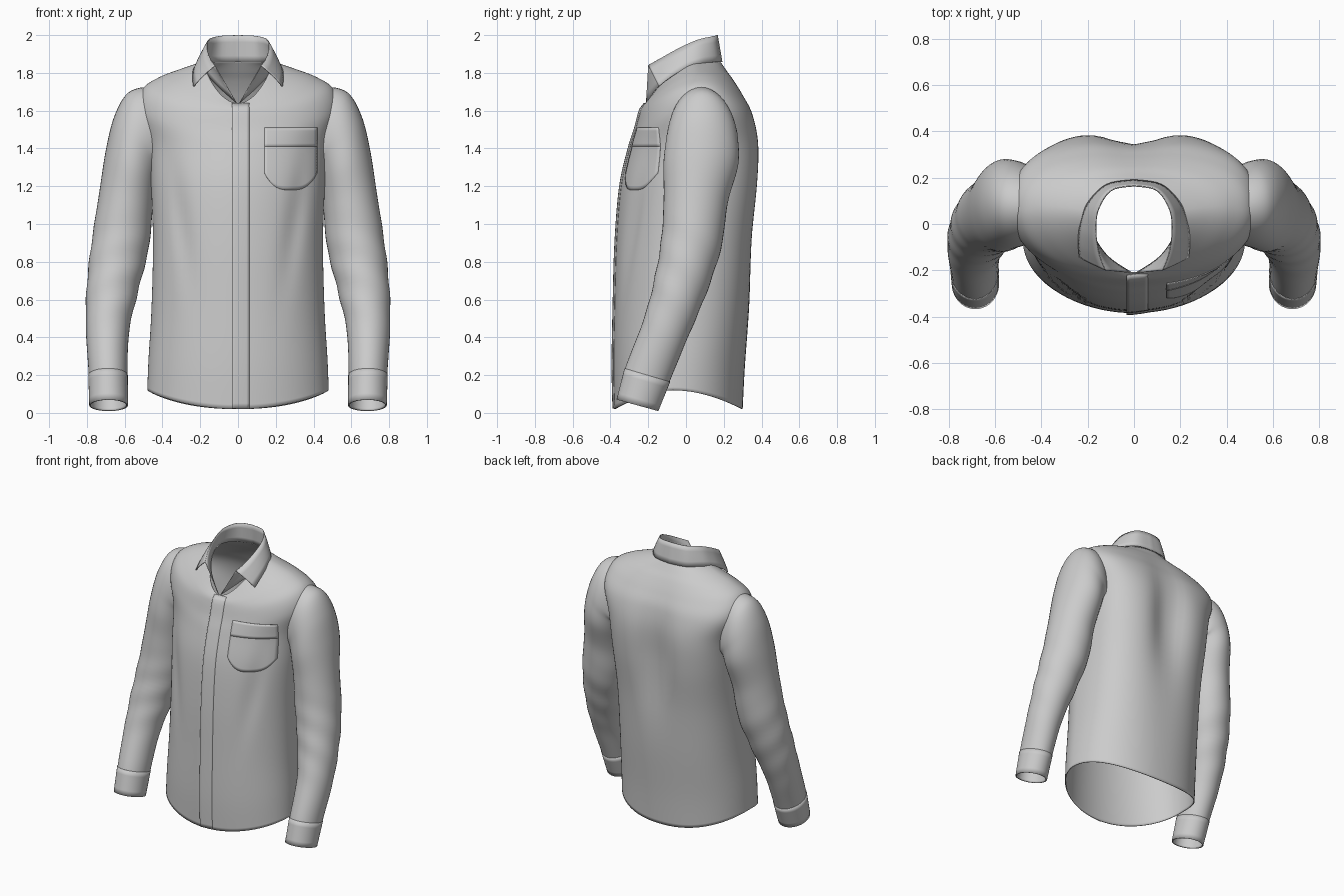
import bpy, bmesh, math
from mathutils import Vector
from mathutils.bvhtree import BVHTree

cube = bpy.data.objects.get("Cube")
if cube:
    bpy.data.objects.remove(cube, do_unlink=True)

cloth = bpy.data.materials.new("grey_cloth")
cloth.use_nodes = True
GREY = (0.6, 0.6, 0.6, 1)
cloth.diffuse_color = GREY
bsdf = next(n for n in cloth.node_tree.nodes if n.type == 'BSDF_PRINCIPLED')
bsdf.inputs["Base Color"].default_value = GREY
bsdf.inputs["Roughness"].default_value = 0.8


def spline(keys, n):
    """Catmull-Rom resampling of a list of equal-length tuples."""
    out = []
    for i in range(len(keys) - 1):
        a, b = keys[max(i - 1, 0)], keys[i]
        c, d = keys[i + 1], keys[min(i + 2, len(keys) - 1)]
        for k in range(n):
            t = k / n
            out.append(tuple(
                0.5 * (2 * q + (r - p) * t + (2 * p - 5 * q + 4 * r - s) * t * t
                       + (3 * q - p - 3 * r + s) * t ** 3)
                for p, q, r, s in zip(a, b, c, d)))
    return out + [keys[-1]]


def loft(name, rows, closed, thickness=0.006, mirror=False):
    """Skin a grid of points, as cloth with a little thickness."""
    bm = bmesh.new()
    grid = [[bm.verts.new(p) for p in row] for row in rows]
    n = len(rows[0])
    for lo, hi in zip(grid, grid[1:]):
        for j in range(n if closed else n - 1):
            k = (j + 1) % n
            bm.faces.new((lo[j], lo[k], hi[k], hi[j]))
    bm.normal_update()
    tree = BVHTree.FromBMesh(bm)
    mesh = bpy.data.meshes.new(name)
    bm.to_mesh(mesh)
    bm.free()
    mesh.materials.append(cloth)
    obj = bpy.data.objects.new(name, mesh)
    bpy.context.collection.objects.link(obj)
    bpy.ops.object.select_all(action='DESELECT')
    obj.select_set(True)
    bpy.context.view_layer.objects.active = obj
    bpy.ops.object.shade_smooth_by_angle(angle=math.radians(50))
    if mirror:
        m = obj.modifiers.new("Mirror", 'MIRROR')
        m.use_mirror_merge = False
    s = obj.modifiers.new("Cloth", 'SOLIDIFY')
    s.thickness = thickness
    s.offset = -1
    return tree


# Shirt body: half width, side y, front y, back y, side z, front z, back z, back squareness
body_keys = [
    (.480, -.07, -.380, .300, .12, .02, .02, .90),
    (.474, -.06, -.385, .312, .28, .25, .25, .88),
    (.458, -.05, -.380, .335, .55, .55, .55, .80),
    (.450, -.04, -.370, .360, .90, .90, .90, .72),
    (.460, -.02, -.345, .392, 1.20, 1.20, 1.20, .66),
    (.475, .01, -.300, .395, 1.42, 1.40, 1.42, .63),
    (.530, .05, -.268, .360, 1.60, 1.50, 1.58, .68),
    (.505, .06, -.250, .310, 1.715, 1.57, 1.68, .80),
    (.415, .065, -.240, .260, 1.778, 1.605, 1.76, .90),
    (.300, .06, -.228, .222, 1.822, 1.625, 1.81, 1),
    (.185, .05, -.212, .185, 1.86, 1.64, 1.86, 1),
]


def body_ring(key, n=96):
    w, ys, yf, yb, zs, zf, zb, e = key
    ring = []
    for j in range(n):
        t = 2 * math.pi * j / n
        s, c = math.sin(t), math.cos(t)
        front = c > 0
        p = 1 if front else e
        x = w * math.copysign(abs(s) ** p, s)
        y = ys + ((yf if front else yb) - ys) * abs(c) ** p
        z = zs + ((zf if front else zb) - zs) * abs(c) ** 1.7
        if not front:                       # hollow between the two back pleats
            y -= .065 * math.exp(-(x / .13) ** 2 - ((z - 1.25) / .36) ** 2)
        else:                               # soft drape below the armpits
            y += .018 * math.exp(-((abs(x) - .33 + .15 * (1.2 - z)) / .05) ** 2
                                 - ((z - 1.0) / .3) ** 2)
        ring.append((x, y, z))
    return ring


body = loft("shirt_body", [body_ring(k) for k in spline(body_keys, 6)], True)

# Sleeve: centre, outward axis (x, z), backward axis (y, z drop)
sleeve_keys = [
    (.685, -.257, .04, .100, .00, .108, .030),
    (.688, -.205, .20, .102, .00, .118, .035),
    (.690, -.110, .44, .115, .00, .118, .045),
    (.664, -.033, .66, .137, .01, .136, .040),
    (.622, .028, .90, .150, .025, .158, .030),
    (.592, .052, 1.13, .142, .04, .170, .015),
    (.565, .078, 1.31, .135, .08, .198, .00),
    (.533, .085, 1.43, .122, .14, .192, .00),
    (.490, .085, 1.48, .095, .212, .180, .00),
    (.440, .080, 1.50, .045, .225, .160, .00),
    (.400, .080, 1.50, .020, .200, .140, .00),
]


def sleeve_ring(key, grow=1.0, folds=True, n=40):
    cx, cy, cz, ax, az, by, bz = key
    ring = []
    for j in range(n):
        u = 2 * math.pi * j / n
        r = grow
        if folds:                           # slanted creases round the elbow
            r += .018 * math.sin(34 * cz + 2 * u) * math.exp(-((cz - .7) / .25) ** 2)
        c, s = r * math.cos(u), r * math.sin(u)
        ring.append((cx + ax * c, cy + by * s, cz + az * c - bz * s))
    return ring


loft("sleeves", [sleeve_ring(k) for k in spline(sleeve_keys, 8)], True, mirror=True)
loft("cuffs", [sleeve_ring(k, 1.025, False) for k in spline(sleeve_keys[:2], 4)],
     True, mirror=True)

# Collar: half paths from centre back to the front
fold_path = [(0, .168, 2.0), (.10, .148, 1.995), (.158, .06, 1.975),
             (.167, -.04, 1.93), (.152, -.13, 1.88), (.125, -.20, 1.84)]
edge_path = [(0, .193, 1.858), (.12, .172, 1.858), (.203, .09, 1.852),
             (.235, .00, 1.825), (.242, -.08, 1.78), (.237, -.145, 1.73)]
base_path = [(0, .183, 1.855), (.11, .155, 1.855), (.18, .06, 1.855),
             (.178, -.04, 1.81), (.115, -.14, 1.735), (.01, -.212, 1.64)]


def both_sides(path):
    half = spline(path, 5)
    return half[:0:-1] + [(-x, y, z) for x, y, z in half]


def strip(low, high, bulge, steps=4):
    rows = []
    for i in range(steps + 1):
        t = i / steps
        k = 1 + bulge * math.sin(math.pi * t)
        rows.append([(k * (a[0] + (b[0] - a[0]) * t), a[1] + (b[1] - a[1]) * t,
                      a[2] + (b[2] - a[2]) * t)
                     for a, b in zip(both_sides(low), both_sides(high))])
    return rows


loft("collar_fall", strip(edge_path, fold_path, .03), False)
loft("collar_stand", strip(base_path, fold_path, 0), False, .004)


def patch(name, width, bottom, top, lift, cols, rows):
    """Thin plate laid on the front of the shirt body, lift(u) proud of it."""
    grid, y = [], -.38
    for i in range(rows + 1):
        row = []
        for j in range(cols + 1):
            u = j / cols
            x = width[0] + (width[1] - width[0]) * u
            lo = bottom(u)
            z = lo + (top - lo) * i / rows
            hit = body.ray_cast(Vector((x, -1, z)), Vector((0, 1, 0)))[0]
            if hit and hit.y < 0:
                y = hit.y
            row.append((x, y - lift(u), z))
        grid.append(row)
    loft(name, grid, False, .004)


# Button placket, proud only along its open edge, and a chest pocket
patch("button_placket", (-.032, .06), lambda u: .024, 1.64,
      lambda u: .010 - .009 * u, 6, 60)
patch("chest_pocket", (.14, .42), lambda u: 1.18 + .09 * abs(2 * u - 1) ** 3,
      1.51, lambda u: .003, 18, 16)
patch("pocket_hem", (.14, .42), lambda u: 1.41, 1.51, lambda u: .005, 18, 6)
